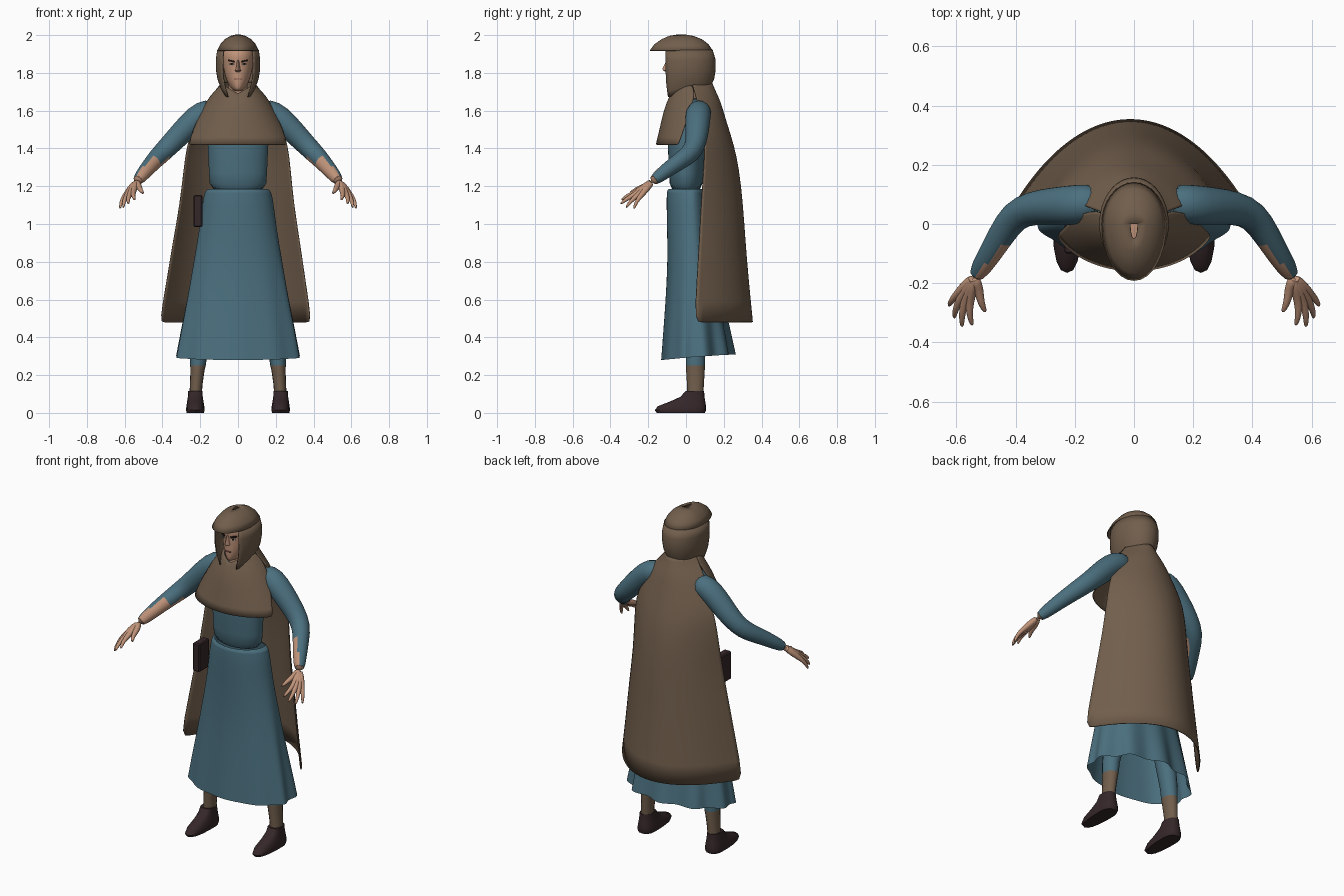
import bpy, bmesh, math
from mathutils import Vector

cube = bpy.data.objects.get("Cube")
if cube:
    bpy.data.objects.remove(cube)


def material(name, rgb):
    m = bpy.data.materials.new(name)
    m.use_nodes = True
    m.diffuse_color = (*rgb, 1)
    m.node_tree.nodes["Principled BSDF"].inputs["Base Color"].default_value = (*rgb, 1)
    return m


TEAL = material("teal_cloth", (.07, .16, .21))
BROWN = material("brown_wool", (.165, .112, .072))
SKIN = material("skin", (.52, .29, .19))
DARK = material("dark_leather", (.036, .02, .022))
HAIR = material("brow_brown", (.02, .012, .01))
WHITE = material("eye_white", (.55, .5, .45))
LIP = material("lip", (.3, .12, .09))


def finish(name, bm, mats, sub=0, thick=0, rule=None, angle=50):
    """Turn a bmesh into a shaded object, with face colours set by a rule."""
    bmesh.ops.recalc_face_normals(bm, faces=bm.faces[:])
    if rule:
        bm.normal_update()
        for f in bm.faces:
            f.material_index = rule(f)
    mesh = bpy.data.meshes.new(name)
    bm.to_mesh(mesh)
    bm.free()
    ob = bpy.data.objects.new(name, mesh)
    bpy.context.collection.objects.link(ob)
    for m in mats:
        mesh.materials.append(m)
    if sub:
        ob.modifiers.new("smooth", 'SUBSURF').levels = sub
        ob.modifiers["smooth"].render_levels = sub
    if thick:
        mod = ob.modifiers.new("cloth", 'SOLIDIFY')
        mod.thickness, mod.offset = thick, 0
    bpy.ops.object.select_all(action='DESELECT')
    ob.select_set(True)
    bpy.context.view_layer.objects.active = ob
    bpy.ops.object.shade_smooth_by_angle(angle=math.radians(angle))
    return ob


def skin_rows(bm, rows, closed=True, caps=True):
    """Bridge rows of points with quads."""
    vs = [[bm.verts.new(p) for p in r] for r in rows]
    n = len(vs[0])
    for a, b in zip(vs, vs[1:]):
        for i in range(n if closed else n - 1):
            j = (i + 1) % n
            bm.faces.new((a[i], a[j], b[j], b[i]))
    if closed and caps:
        bm.faces.new(vs[0])
        bm.faces.new(vs[-1])


def ring(z, rx, yf, yb, yc=0.0, cx=0.0, n=32, a0=0, a1=360, p=1.0):
    """Horizontal section; angle 0 is the front, front and back depths differ."""
    full = a1 - a0 == 360
    pts = []
    for i in range(n):
        a = math.radians(a0 + (a1 - a0) * i / (n if full else n - 1))
        s, c = math.sin(a), math.cos(a)
        s, c = (math.copysign(abs(v) ** p, v) for v in (s, c))
        pts.append(Vector((cx + rx * s, yc - c * ((yc - yf) if c > 0 else (yb - yc)), z)))
    return pts


def loft(name, rows, mats, closed=True, caps=True, **kw):
    bm = bmesh.new()
    skin_rows(bm, rows, closed, caps)
    return finish(name, bm, mats, **kw)


def tube(bm, path, radii, n=12):
    """Round limb along a path, each ring turned to the path's direction."""
    path = [Vector(p) for p in path]
    rows = []
    for i, (c, r) in enumerate(zip(path, radii)):
        d = (path[min(i + 1, len(path) - 1)] - path[max(i - 1, 0)]).normalized()
        u = d.cross(Vector((0, 0, 1))).normalized()
        w = d.cross(u)
        rows.append([c + r * (math.cos(t) * u + math.sin(t) * w)
                     for t in (math.tau * k / n for k in range(n))])
    skin_rows(bm, rows)


def box(name, loc, size, mat, rot=(0, 0, 0), bevel=0):
    bpy.ops.mesh.primitive_cube_add(size=1, location=loc, rotation=rot)
    ob = bpy.context.object
    ob.name, ob.scale = name, size
    ob.data.materials.append(mat)
    if bevel:
        bpy.ops.object.transform_apply(location=False, rotation=False, scale=True)
        ob.modifiers.new("edge", 'BEVEL').width = bevel
    return ob


# Skirt: flared, with folds that deepen towards the hem and the back
rows = []
for z, rx, yf, yb in ((1.185, .155, -.092, .09), (1.18, .176, -.102, .1), (1.1, .19, -.103, .11),
                      (.98, .203, -.1, .12), (.8, .235, -.097, .15), (.6, .27, -.107, .19),
                      (.42, .305, -.12, .225), (.28, .328, -.13, .25)):
    t = (1.18 - z) / .9
    row = ring(z, rx, yf, yb, .03, n=80)
    for i, p in enumerate(row):
        a = math.tau * i / len(row)
        back = (1 - math.cos(a)) / 2
        fold = 1 + .07 * t * t * math.cos(10 * a) * (.15 + .85 * back)
        p.x, p.y = p.x * fold, .03 + (p.y - .03) * fold
        p.z += .03 * back * t
    rows.append(row)
loft("skirt", rows, [TEAL], caps=False, sub=1)

# Bodice
loft("bodice", [ring(*r, n=28) for r in ((1.16, .158, -.09, .09), (1.26, .152, -.088, .09),
     (1.42, .163, -.1, .1), (1.55, .165, -.09, .11), (1.63, .13, -.05, .11), (1.67, .07, -.03, .09))],
     [TEAL], sub=1)

# Long back cape, open at the front
rows = []
for z, rx, ys, yb in ((1.75, .085, .03, .135), (1.7, .12, .045, .155), (1.65, .165, .06, .18),
                      (1.58, .2, .08, .2), (1.5, .235, .095, .225), (1.42, .265, .1, .25),
                      (1.3, .28, .095, .278), (1.1, .3, .08, .3), (.9, .335, .07, .313),
                      (.7, .365, .058, .33), (.48, .402, .045, .352)):
    row = []
    for i in range(25):
        t = i / 12 - 1
        h = math.pi / 2 * t
        row.append((rx * (.7 * t + .3 * math.sin(h)) - .01 * (1.75 - z),
                    ys + (yb - ys) * math.cos(h), z))
    rows.append(row)
loft("back_cape", rows, [BROWN], closed=False, sub=1, thick=.006)

# Shoulder mantle over the chest, with a collar dipping at the throat
rows = []
for z, rx, yf, yc, a in ((1.74, .085, -.075, .03, 90), (1.7, .125, -.09, .045, 90),
                         (1.65, .165, -.105, .05, 86), (1.58, .205, -.12, .05, 79),
                         (1.5, .25, -.138, .05, 70), (1.42, .288, -.157, .05, 65)):
    row = ring(z, rx, yf, .1, yc, n=25, a0=-a, a1=a)
    for p in row:
        p.z -= max(0, z - 1.58) / .16 * .05 * max(0, 1 - abs(p.x) / rx)
    rows.append(row)
loft("mantle", rows, [BROWN], closed=False, sub=1, thick=.006)

# Hood: peaked crown and sides framing the face
loft("hood_crown", [ring(*r) for r in ((2.0, .012, -.05, 0), (1.993, .04, -.09, .04),
     (1.975, .07, -.13, .085), (1.95, .092, -.165, .117), (1.917, .108, -.19, .14))],
     [BROWN], caps=False, thick=.005)
rows = []
for z, rx, yf, yb, a in ((1.92, .108, -.15, .139, 44), (1.87, .115, -.15, .154, 44),
                         (1.82, .115, -.148, .155, 44), (1.77, .107, -.142, .147, 43),
                         (1.73, .092, -.133, .13, 42), (1.7, .08, -.125, .115, 41)):
    row = ring(z, rx, yf, yb, n=29, a0=a, a1=360 - a)
    for p in row:
        p.z -= .03 * max(0, -p.y / .1) * (1.92 - z) / .22
    rows.append(row)
loft("hood_sides", rows, [BROWN], closed=False, thick=.005)

# Head and neck
loft("head", [ring(*r, n=24) for r in ((1.703, .022, -.086, 0), (1.715, .036, -.096, .03),
     (1.74, .053, -.1, .06), (1.78, .068, -.1, .08), (1.82, .077, -.1, .09),
     (1.85, .08, -.099, .1), (1.88, .083, -.104, .1), (1.94, .08, -.1, .1))], [SKIN], sub=1)
loft("neck", [ring(z, .05, -.045, .06, n=16) for z in (1.6, 1.76)], [SKIN])

# Face details
bm = bmesh.new()
skin_rows(bm, [ring(z, w, y, -.08, -.085, n=8) for z, w, y in
               ((1.803, .012, -.098), (1.812, .018, -.122), (1.825, .012, -.124), (1.872, .007, -.1))])
finish("nose", bm, [SKIN])
box("mouth", (0, -.1, 1.768), (.038, .008, .007), LIP)
for s, side in ((1, "left"), (-1, "right")):
    box(side + "_eye", (s * .034, -.092, 1.846), (.024, .007, .009), WHITE, (0, 0, s * .45))
    box(side + "_iris", (s * .033, -.094, 1.847), (.009, .007, .009), HAIR, (0, 0, s * .45))
    box(side + "_brow", (s * .036, -.094, 1.863), (.036, .008, .008), HAIR, (0, -s * .2, s * .45))

# Sleeved arms, hands, legs and shoes
ARM = ((.11, .075, 1.605), (.19, .065, 1.59), (.26, .06, 1.525), (.345, .055, 1.435),
       (.405, .03, 1.375), (.45, -.04, 1.328), (.495, -.115, 1.275), (.54, -.185, 1.22))
ARM_R = (.06, .07, .066, .059, .054, .046, .039, .03)
WRIST = (.54, -.18, 1.223)
FINGERS = (((.523, -.225, 1.195), (.5, -.3, 1.16), .013), ((.555, -.265, 1.167), (.545, -.345, 1.125), .0115),
           ((.573, -.267, 1.157), (.58, -.35, 1.103), .0115), ((.59, -.258, 1.15), (.607, -.32, 1.083), .011),
           ((.602, -.242, 1.146), (.625, -.277, 1.078), .0105))
for s, side in ((1, "left"), (-1, "right")):
    def flip(p):
        return Vector((s * p[0], p[1], p[2]))

    inner = Vector((-.6 * s, -.78, -.1))
    bm = bmesh.new()
    tube(bm, [flip(p) for p in ARM], ARM_R, 16)
    finish(side + "_arm", bm, [TEAL, SKIN], sub=1,
           rule=lambda f: int(f.calc_center_median().z < 1.335 and f.normal.dot(inner) > .25))

    bm = bmesh.new()
    for knuckle, tip, r in FINGERS:
        k, t = Vector(knuckle), Vector(tip)
        bend = k.lerp(t, .5) + Vector((.006, -.004, .005))
        tube(bm, [flip(p) for p in (WRIST, Vector(WRIST).lerp(k, .5), k, bend, t)],
             (.02, .02, r * 1.35, r, r * .6), 8)
    finish(side + "_hand", bm, [SKIN], sub=1)

    loft(side + "_leg", [ring(z, rx, .05 - ry, .05 + ry, .05, s * cx, 16) for z, cx, rx, ry in
         ((.06, .225, .034, .043), (.14, .222, .033, .044), (.22, .215, .037, .049),
          (.25, .212, .041, .05), (.32, .207, .046, .052), (.6, .16, .065, .065), (.95, .1, .08, .075))],
         [BROWN, TEAL], rule=lambda f: int(f.calc_center_median().z > .24))

    loft(side + "_shoe", [ring(z, w, yf, yb, .03, s * .226, 18, p=.8) for z, w, yf, yb in
         ((0, .046, -.155, .1), (.014, .05, -.165, .106), (.035, .048, -.15, .106),
          (.06, .044, -.085, .102), (.085, .04, -.03, .098), (.115, .038, -.002, .096))],
         [DARK], angle=40)

# Belt pouch
box("belt_pouch", (-.212, -.05, 1.068), (.046, .1, .17), DARK, bevel=.006)
